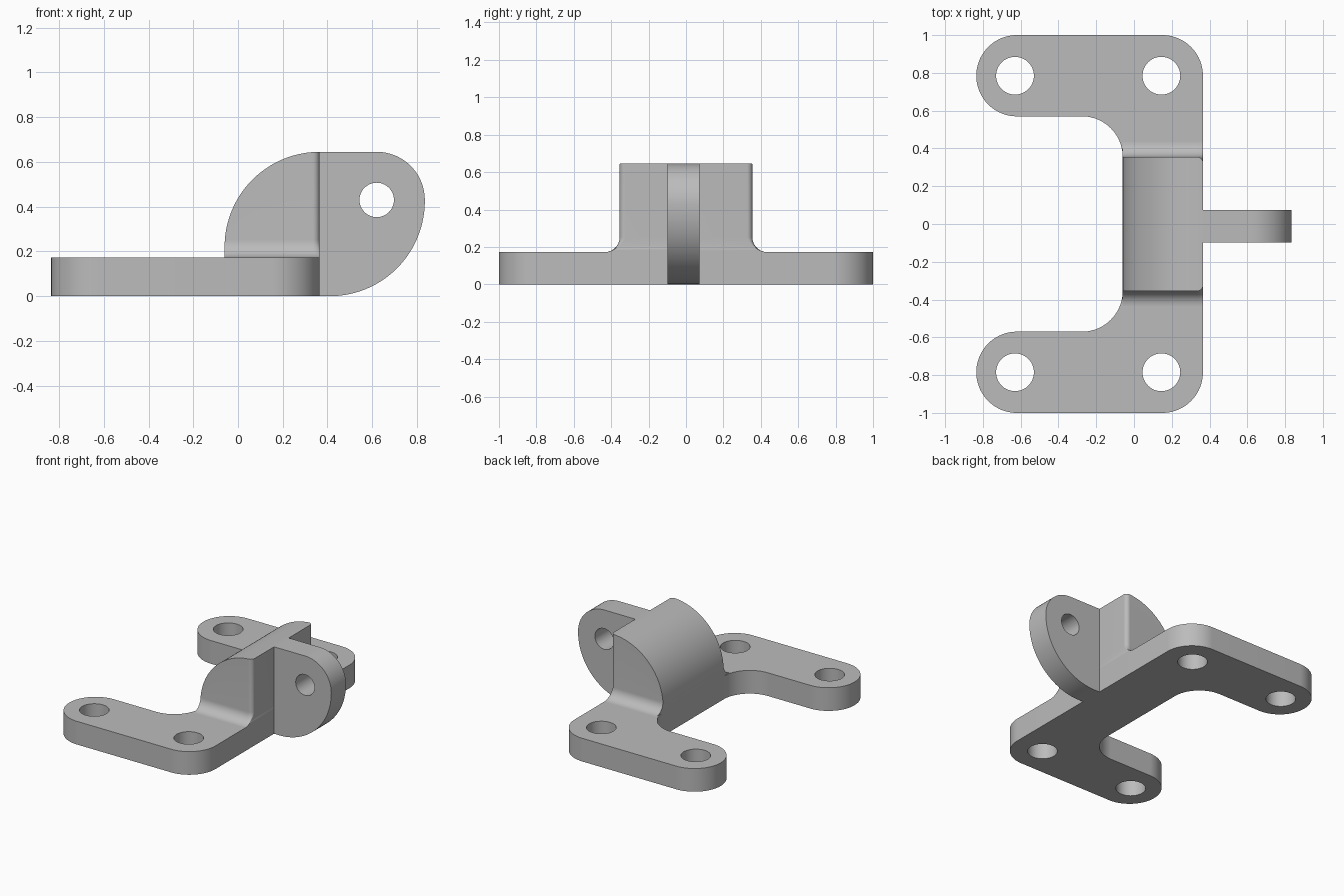
import bpy, bmesh, math
from mathutils import Matrix

cube = bpy.data.objects.get("Cube")
if cube:
    bpy.data.objects.remove(cube, do_unlink=True)

# Single grey material
grey = bpy.data.materials.new("plain grey")
grey.use_nodes = True
colour = (0.5, 0.5, 0.5, 1)
grey.diffuse_color = colour
grey.node_tree.nodes["Principled BSDF"].inputs["Base Color"].default_value = colour

THICK = 0.172      # plate and lug thickness
RIGHT = 0.365      # plane where the lug joins
TOP = 0.645
BIG = 0.425        # large radius of block and lug
END = 0.215        # radius of rounded ends


def arc(cx, cy, r, start, stop, n=24):
    angles = [math.radians(start + (stop - start) * i / n) for i in range(n + 1)]
    return [(cx + r * math.cos(a), cy + r * math.sin(a)) for a in angles]


def finish(bm, name):
    bmesh.ops.remove_doubles(bm, verts=bm.verts, dist=1e-5)
    bmesh.ops.recalc_face_normals(bm, faces=bm.faces)
    mesh = bpy.data.meshes.new(name)
    bm.to_mesh(mesh)
    bm.free()
    mesh.materials.append(grey)
    obj = bpy.data.objects.new(name, mesh)
    bpy.context.collection.objects.link(obj)
    bpy.ops.object.select_all(action='DESELECT')
    obj.select_set(True)
    bpy.context.view_layer.objects.active = obj
    bpy.ops.object.shade_smooth_by_angle(angle=math.radians(30))
    return obj


def pierced_slab(name, outline, holes, matrix=Matrix()):
    """Extrude an outline with round holes by the common thickness."""
    bm = bmesh.new()
    loops = [outline] + [arc(x, y, r, 0, 360, 48)[:-1] for x, y, r in holes]
    for loop in loops:
        verts = [bm.verts.new((x, y, 0)) for x, y in loop]
        for i, v in enumerate(verts):
            bm.edges.new((verts[i - 1], v))
    bmesh.ops.triangle_fill(bm, edges=bm.edges, use_beauty=True, normal=(0, 0, 1))
    out = bmesh.ops.extrude_face_region(bm, geom=bm.faces[:], use_keep_orig=True)
    moved = [g for g in out["geom"] if isinstance(g, bmesh.types.BMVert)]
    bmesh.ops.translate(bm, verts=moved, vec=(0, 0, THICK))
    bm.transform(matrix)
    return finish(bm, name)


# C-shaped base plate with four bolt holes
arm_y = 1 - END
half = (arc(RIGHT - END, arm_y, END, 0, 90)
        + arc(-0.835 + END, arm_y, END, 90, 270, 48)
        + arc(-0.06 - END, 1 - 3 * END, END, 90, 0))
plate = half + [(x, -y) for x, y in reversed(half)]
bolts = [(x, s * arm_y, 0.1) for x in (-0.63, 0.145) for s in (1, -1)]
pierced_slab("base_plate", plate, bolts)

# Upright lug with a pin hole, drawn in x-z and stood up
lug = ([(RIGHT, 0)] + arc(0.835 - BIG, BIG, BIG, -90, 0, 48)
       + arc(0.835 - END, TOP - END, END, 0, 90) + [(RIGHT, TOP)])
stand = Matrix.Translation((0, THICK - 0.099, 0)) @ Matrix.Rotation(math.pi / 2, 4, 'X')
pierced_slab("pin_lug", lug, [(0.62, TOP - END, 0.077)], stand)

# Curved block, lofted along x, with filleted feet and rounded front corners
FILLET, ROUND, SIDE = 0.08, 0.03, 0.355
foot = arc(SIDE + FILLET, THICK + FILLET, FILLET, 270, 180, 12)
xs = [RIGHT - BIG * math.cos(math.pi / 2 * i / 60) for i in range(60)]
xs = [x for x in xs if x < RIGHT - ROUND - 0.001]
xs += [x for x, _ in arc(RIGHT - ROUND, 0, ROUND, 90, 0, 10)]

bm = bmesh.new()
slices = []
for x in xs:
    height = TOP - BIG + math.sqrt(max(0, BIG ** 2 - (RIGHT - x) ** 2))
    over = max(0, x - RIGHT + ROUND)
    inset = ROUND - math.sqrt(max(0, ROUND ** 2 - over ** 2))
    side = []
    for y, z in foot + [(SIDE, TOP)]:
        fade = min(1, (z - THICK) / FILLET)
        side.append((y - inset * fade, min(z, height)))
    ring = side + [(-y, z) for y, z in reversed(side)]
    slices.append([bm.verts.new((x, y, z)) for y, z in ring])
for a, b in zip(slices, slices[1:]):
    for i in range(len(a)):
        bm.faces.new((a[i - 1], a[i], b[i], b[i - 1]))
bm.faces.new(slices[0])
bm.faces.new(slices[-1])
finish(bm, "curved_block")
